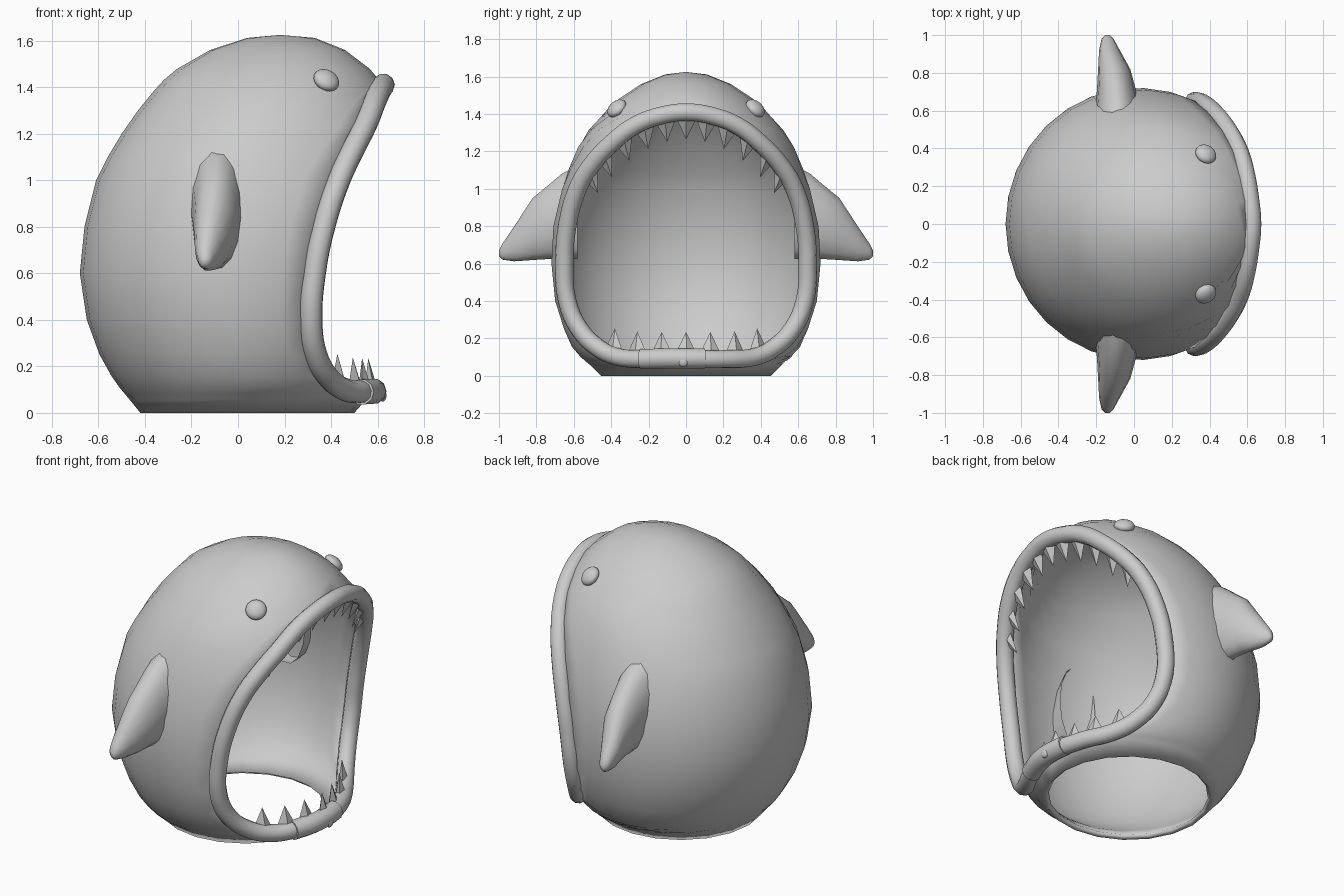
import bpy, bmesh, math
from mathutils import Vector

if "Cube" in bpy.data.objects:
    bpy.data.objects.remove(bpy.data.objects["Cube"])

# Half of the mouth edge, top centre to bottom centre (x, y, z)
RIM = [(.625, 0, 1.41), (.615, .12, 1.395), (.59, .27, 1.34), (.555, .39, 1.25), (.49, .51, 1.12),
       (.435, .58, 1.0), (.37, .635, .8), (.33, .65, .6), (.315, .635, .4), (.335, .57, .25),
       (.39, .47, .15), (.46, .36, .10), (.535, .22, .09), (.58, 0, .09)]
# Body row at each mouth point: back z, back x, half width, widest x
BACK = [(1.43, -.32, .42, .15), (1.38, -.365, .46, .14), (1.3, -.43, .52, .12), (1.2, -.5, .58, .09),
        (1.1, -.56, .625, .07), (1.0, -.61, .665, .05), (.8, -.66, .71, .03), (.6, -.68, .72, .02),
        (.4, -.65, .70, .03), (.25, -.595, .655, .04), (.16, -.545, .61, .04), (.11, -.51, .57, .04),
        (.08, -.485, .545, .04), (.05, -.46, .515, .04)]


def mesh_object(name, bm, angle=60):
    me = bpy.data.meshes.new(name)
    bm.to_mesh(me)
    bm.free()
    ob = bpy.data.objects.new(name, me)
    bpy.context.collection.objects.link(ob)
    finish(ob, angle)
    return ob


def finish(ob, angle):
    bpy.ops.object.select_all(action='DESELECT')
    ob.select_set(True)
    bpy.context.view_layer.objects.active = ob
    bpy.ops.object.shade_smooth_by_angle(angle=math.radians(angle))


def bridge(bm, rows, closed):
    for a, b in zip(rows, rows[1:]):
        n = len(a)
        for j in range(n if closed else n - 1):
            k = (j + 1) % n
            bm.faces.new((a[j], a[k], b[k], b[j]))


def tube(name, points, radius, cyclic):
    cu = bpy.data.curves.new(name, 'CURVE')
    cu.dimensions = '3D'
    cu.bevel_depth = radius
    cu.bevel_resolution = 3
    cu.resolution_u = 4
    cu.use_fill_caps = True
    sp = cu.splines.new('BEZIER')
    sp.bezier_points.add(len(points) - 1)
    for bp, p in zip(sp.bezier_points, points):
        bp.co = p
        bp.handle_left_type = bp.handle_right_type = 'AUTO'
    sp.use_cyclic_u = cyclic
    ob = bpy.data.objects.new(name, cu)
    bpy.context.collection.objects.link(ob)
    bpy.ops.object.select_all(action='DESELECT')
    ob.select_set(True)
    bpy.context.view_layer.objects.active = ob
    bpy.ops.object.convert(target='MESH')
    finish(bpy.context.object, 50)


# Body shell: oval rows running from one mouth edge round the back to the other
def body_row(bm, zb, xb, w, cx, rim, n=10):
    xr, yr, zr = rim
    end = math.asin(min(1, yr / w))
    front = (xr - cx) / math.cos(end)
    row = []
    for j in range(-n, n + 1):
        s = abs(j) / n
        th = math.pi + (end - math.pi) * s
        c = math.cos(th)
        x = cx + (front if c > 0 else cx - xb) * c
        y = w * math.sin(th) * (1 if j > 0 else -1)
        row.append(bm.verts.new((x, y, zb + (zr - zb) * s * s)))
    return row


bm = bmesh.new()
specs = [(1.625, .175, .002, .18, (.185, 0, 1.625)), (1.612, .04, .11, .18, (.33, 0, 1.612)),
         (1.56, -.12, .24, .18, (.46, 0, 1.56)), (1.48, -.26, .36, .17, (.565, 0, 1.48))]
specs += [(*b, r) for b, r in zip(BACK, RIM)]
specs += [(0, -.42, .455, .04, (.5, 0, 0))]
rows = [body_row(bm, *s) for s in specs]
bridge(bm, rows, False)
bmesh.ops.remove_doubles(bm, verts=bm.verts, dist=.012)
bmesh.ops.recalc_face_normals(bm, faces=bm.faces)
back = min(bm.faces, key=lambda f: f.calc_center_median().x)
if back.normal.x > 0:
    bmesh.ops.reverse_faces(bm, faces=bm.faces)
body = mesh_object("body_shell", bm)
solid = body.modifiers.new("thickness", 'SOLIDIFY')
solid.thickness = .03
solid.offset = -1

# Mouth rim, overlapping lip strap and its button
loop = RIM + [(x, -y, z) for x, y, z in RIM[-2:0:-1]]
tube("mouth_rim", loop, .049, True)
tube("lip_strap", [(.53, -.24, .09), (.575, -.1, .093), (.582, 0, .093), (.572, .1, .093)], .056, False)


def ball(name, loc, normal, r, flat):
    bm = bmesh.new()
    bmesh.ops.create_uvsphere(bm, u_segments=20, v_segments=12, radius=r)
    bmesh.ops.scale(bm, verts=bm.verts, vec=(1, 1, flat))
    ob = mesh_object(name, bm)
    ob.location = loc
    ob.rotation_euler = Vector(normal).to_track_quat('Z', 'Y').to_euler()


ball("strap_button", (.622, -.015, .075), (1, 0, 0), .027, .6)

# Teeth: slim pyramids standing along the rim
def rim_at(y, upper):
    pts = RIM[:6] if upper else RIM[:8:-1]
    for a, b in zip(pts, pts[1:]):
        if a[1] <= abs(y) <= b[1]:
            a, b = Vector(a), Vector(b)
            p = a.lerp(b, (abs(y) - a.y) / (b.y - a.y))
            t = (b - a).normalized()
            if y < 0:
                p.y, t.y = -p.y, -t.y
            return p, t


def teeth(name, ys, upper):
    bm = bmesh.new()
    for y in ys:
        p, t = rim_at(y, upper)
        p = p + Vector((-.01, 0, -.03 if upper else .03))
        tip = p + Vector((-.04, -.08 * y, -.115) if upper else (-.01, 0, .115))
        n = t.cross(tip - p).normalized()
        base = [bm.verts.new(p + d) for d in (t * .056, n * .025, t * -.056, n * -.025)]
        top = bm.verts.new(tip)
        bm.faces.new(base)
        for k in range(4):
            bm.faces.new((base[k], base[(k + 1) % 4], top))
    bmesh.ops.recalc_face_normals(bm, faces=bm.faces)
    mesh_object(name, bm, 20)


half = [.11, .22, .33, .43, .51]
teeth("upper_teeth", [-y for y in half] + [0] + half, True)
teeth("lower_teeth", [-.38, -.26, -.13, 0, .13, .26, .38], False)

# Side fins (y, low z, high z, half depth, centre x) and eyes
FIN = [(.58, .62, 1.13, .125, -.085), (.66, .61, 1.09, .11, -.09), (.73, .62, 1.03, .1, -.095),
       (.82, .615, .955, .085, -.105), (.92, .61, .80, .055, -.13), (.98, .62, .71, .032, -.14),
       (1.0, .64, .67, .012, -.14)]
for side, label in ((1, "left"), (-1, "right")):
    bm = bmesh.new()
    rows = []
    for y, lo, hi, hx, cx in FIN:
        angs = [k * math.tau / 14 for k in range(14)]
        rows.append([bm.verts.new((cx + hx * math.cos(a), side * y,
                                   (lo + hi) / 2 + (hi - lo) / 2 * math.sin(a))) for a in angs])
    bridge(bm, rows, True)
    bm.faces.new(rows[-1])
    bmesh.ops.recalc_face_normals(bm, faces=bm.faces)
    if sum(f.normal.y * side for f in bm.faces) < 0:
        bmesh.ops.reverse_faces(bm, faces=bm.faces)
    mesh_object(label + "_fin", bm)
    ball(label + "_eye", (.38, side * .37, 1.43), (.4, side * .6, .7), .058, .6)
